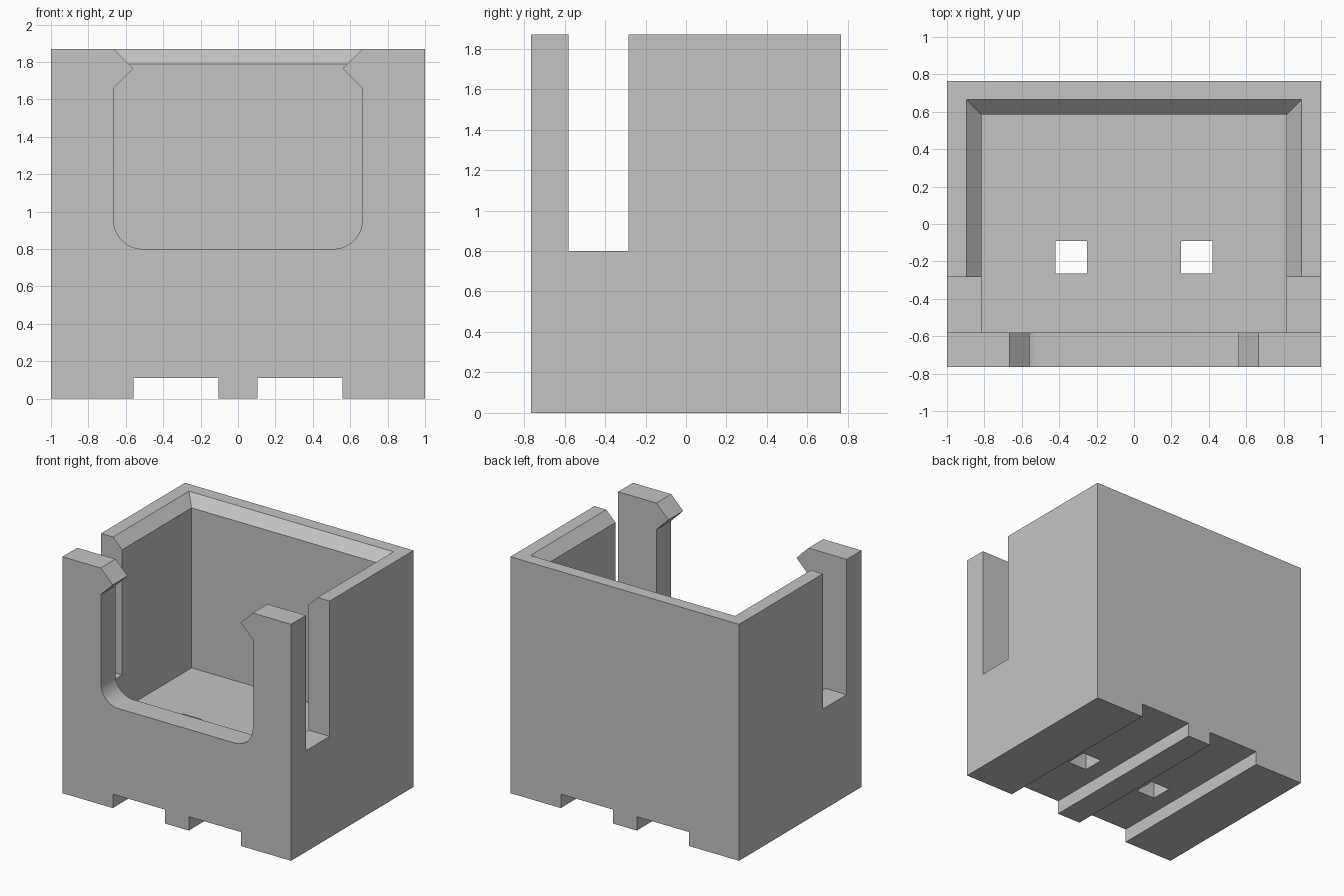
import bpy
import bmesh
from math import sin, cos, pi, radians

if "Cube" in bpy.data.objects:
    bpy.data.objects.remove(bpy.data.objects["Cube"])

HEIGHT = 1.87
HALF_DEPTH = 0.765
WALL_FRONT = -0.58   # inner face of the front wall
SLOT_BACK = -0.283   # rear edge of the side slots
LEDGE = 0.8          # bottom of the slots and of the front opening

grey = bpy.data.materials.new("plain grey")
grey.use_nodes = True
colour = (0.55, 0.55, 0.55, 1)
grey.diffuse_color = colour
grey.node_tree.nodes["Principled BSDF"].inputs["Base Color"].default_value = colour


def loft(name, loops):
    """Closed solid through matching loops of points."""
    bm = bmesh.new()
    rings = [[bm.verts.new(p) for p in loop] for loop in loops]
    for a, b in zip(rings, rings[1:]):
        for i in range(len(a)):
            j = (i + 1) % len(a)
            bm.faces.new((a[i], a[j], b[j], b[i]))
    bm.faces.new(rings[0])
    bm.faces.new(rings[-1])
    bmesh.ops.recalc_face_normals(bm, faces=bm.faces)
    mesh = bpy.data.meshes.new(name)
    bm.to_mesh(mesh)
    bm.free()
    mesh.materials.append(grey)
    obj = bpy.data.objects.new(name, mesh)
    bpy.context.collection.objects.link(obj)
    return obj


def front_prism(name, profile, y0, y1):
    """Front outline (x, z) extruded along y."""
    return loft(name, [[(x, y, z) for x, z in profile] for y in (y0, y1)])


def rect(x0, x1, z0, z1):
    return [(x0, z0), (x1, z0), (x1, z1), (x0, z1)]


# Outer block, its outline stepped by the two grooves underneath
half = [(0.105, 0), (0.105, 0.11), (0.56, 0.11), (0.56, 0), (1, 0), (1, HEIGHT)]
outline = half + [(-x, z) for x, z in reversed(half)]
holder = front_prism("holder_body", outline, -HALF_DEPTH, HALF_DEPTH)


# Inner cavity, flared at the rim on the sides and back
def cavity_loop(z, flare):
    x, y = 0.815 + flare, 0.585 + flare
    return [(-x, WALL_FRONT, z), (x, WALL_FRONT, z), (x, y, z), (-x, y, z)]


cutters = [loft("cavity_cutter", [cavity_loop(0.525, 0), cavity_loop(1.79, 0),
                                  cavity_loop(1.89, 0.1)])]

# Side slots
cutters.append(front_prism("slot_cutter", rect(-1.2, 1.2, LEDGE, 2.1),
                           WALL_FRONT, SLOT_BACK))

# Front opening with rounded lower corners and pointed catches at the top
R, W, STEPS = 0.155, 0.665, 12
side = [(W - R + R * sin(pi / 2 * i / STEPS), LEDGE + R - R * cos(pi / 2 * i / STEPS))
        for i in range(STEPS + 1)]
side += [(W, 1.66), (0.56, 1.765), (0.765, 1.97)]
opening = side + [(-x, z) for x, z in reversed(side)]
cutters.append(front_prism("opening_cutter", opening, -0.9, -0.45))

# Square holes through the floor
for s in (-1, 1):
    cutters.append(front_prism("floor_hole_cutter",
                               rect(s * 0.335 - 0.085, s * 0.335 + 0.085, -0.2, 0.8),
                               -0.265, -0.09))

# Cut everything out, then bake the result
for cutter in cutters:
    cutter.hide_render = True
    mod = holder.modifiers.new(cutter.name, "BOOLEAN")
    mod.operation = "DIFFERENCE"
    mod.solver = "EXACT"
    mod.object = cutter

bpy.context.view_layer.update()
baked = bpy.data.meshes.new_from_object(
    holder.evaluated_get(bpy.context.evaluated_depsgraph_get()))
holder.modifiers.clear()
holder.data = baked
for cutter in cutters:
    bpy.data.objects.remove(cutter)

bpy.ops.object.select_all(action="DESELECT")
holder.select_set(True)
bpy.context.view_layer.objects.active = holder
bpy.ops.object.shade_smooth_by_angle(angle=radians(30))
